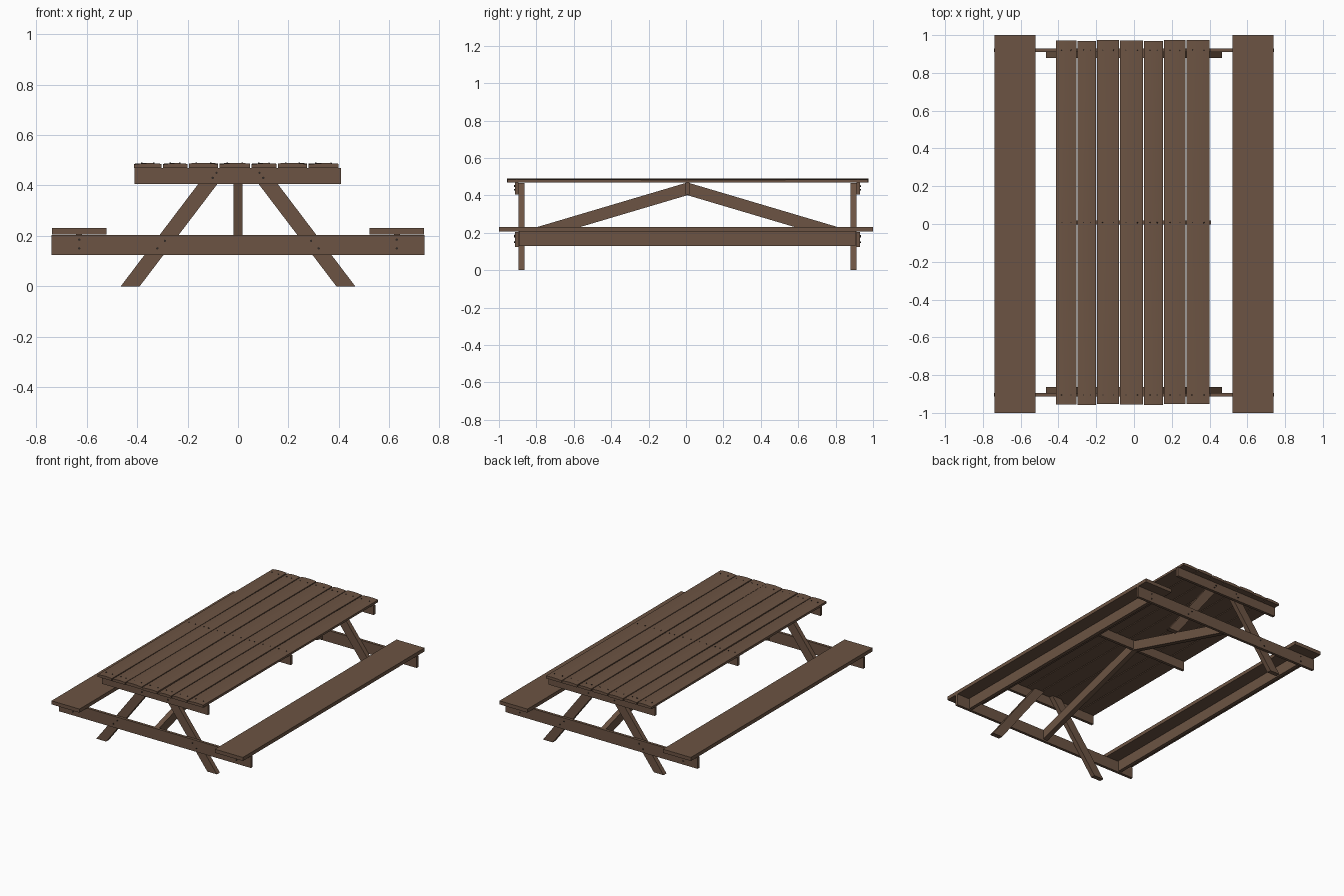
import bpy, bmesh, math, random
from mathutils import Vector

random.seed(4)
if "Cube" in bpy.data.objects:
    bpy.data.objects.remove(bpy.data.objects["Cube"], do_unlink=True)


def material(name, rgb):
    mat = bpy.data.materials.new(name)
    mat.use_nodes = True
    mat.diffuse_color = (*rgb, 1)
    mat.node_tree.nodes["Principled BSDF"].inputs["Base Color"].default_value = (*rgb, 1)
    return mat


WOOD = material("brown wood", (0.15, 0.088, 0.056))
METAL = material("dark bolt metal", (0.03, 0.022, 0.018))
MID_Y = 0.0075   # the frame sits slightly behind the bench centre


def finish(bm, name, mat):
    bmesh.ops.recalc_face_normals(bm, faces=bm.faces)
    mesh = bpy.data.meshes.new(name)
    bm.to_mesh(mesh)
    bm.free()
    mesh.materials.append(mat)
    obj = bpy.data.objects.new(name, mesh)
    bpy.context.collection.objects.link(obj)
    return obj


def prism(name, outline, axis, lo, hi):
    """Extrude a flat outline along x or y, from lo to hi."""
    def place(u, z, t):
        return (t, u, z) if axis == "x" else (u, t, z)
    bm = bmesh.new()
    face = bm.faces.new([bm.verts.new(place(u, z, lo)) for u, z in outline])
    new = bmesh.ops.extrude_face_region(bm, geom=[face])["geom"]
    shift = Vector(place(0, 0, hi - lo))
    bmesh.ops.translate(bm, vec=shift, verts=[v for v in new if isinstance(v, bmesh.types.BMVert)])
    return finish(bm, name, WOOD)


def board(name, x0, x1, y0, y1, z0, z1):
    return prism(name, [(x0, z0), (x1, z0), (x1, z1), (x0, z1)], "y", y0, y1)


def plank(name, x0, x1, y0, y1, z0, z1):
    """Tabletop plank with a slightly crowned, gently warped top."""
    bm = bmesh.new()
    across, along = 6, 16
    phase, rings = random.uniform(0, 6), []
    for j in range(along + 1):
        t = j / along
        twist = 0.0015 * math.sin(phase + 5 * t)
        top = []
        for i in range(across + 1):
            s = 2 * i / across - 1
            z = z1 - 0.004 * s * s + twist * s
            top.append((x0 + (x1 - x0) * (s + 1) / 2, z))
        ring = top + [(x1, z0), (x0, z0)]
        rings.append([bm.verts.new((x, y0 + (y1 - y0) * t, z)) for x, z in ring])
    for a, b in zip(rings, rings[1:]):
        for i in range(len(a)):
            k = (i + 1) % len(a)
            bm.faces.new((a[i], a[k], b[k], b[i]))
    bm.faces.new(rings[0])
    bm.faces.new(rings[-1])
    obj = finish(bm, name, WOOD)
    bpy.ops.object.select_all(action="DESELECT")
    obj.select_set(True)
    bpy.context.view_layer.objects.active = obj
    bpy.ops.object.shade_smooth_by_angle(angle=math.radians(30))


def bolts(name, points, radius, height, axis):
    """A set of small hexagonal heads in one object."""
    bm = bmesh.new()
    for p in points:
        made = bmesh.ops.create_cone(bm, cap_ends=True, segments=6, radius1=radius,
                                     radius2=radius * 0.8, depth=height)["verts"]
        if axis == "y":
            for v in made:
                v.co = (v.co.x, v.co.z, v.co.y)
        bmesh.ops.translate(bm, vec=p, verts=made)
    finish(bm, name, METAL)


# Tabletop planks and their fixings
edges = [-0.412, -0.298, -0.195, -0.073, 0.053, 0.159, 0.279, 0.405]
screws = []
for i, (a, b) in enumerate(zip(edges, edges[1:])):
    slip = random.uniform(-0.003, 0.003)
    plank(f"table_plank_{i + 1}", a, b - 0.006, -0.955 + slip, 0.972 + slip,
          0.469, 0.489 + random.uniform(-0.001, 0.001))
    for y in (-0.905, MID_Y, 0.92):
        screws += [(a + 0.03, y, 0.488), (b - 0.036, y, 0.488)]
bolts("table_screws", screws, 0.004, 0.006, "z")

# Middle cleat under the tabletop
board("middle_cleat", -0.41, 0.408, MID_Y - 0.01, MID_Y + 0.01, 0.405, 0.469)

# Benches with a stiffening rail below each
for side, label in ((-1, "right"), (1, "left")):
    x = side * 0.63
    board(f"{label}_bench", x - 0.108, x + 0.108, -1, 1, 0.206, 0.231)
    board(f"{label}_bench_rail", x - 0.012, x + 0.012, MID_Y - 0.9, MID_Y + 0.9, 0.13, 0.206)

# End frames: cleat, crossbar, splayed legs and sloping brace
for end, label in ((-1, "front"), (1, "back")):
    def span(near, far):
        return sorted((MID_Y + end * near, MID_Y + end * far))

    board(f"{label}_cleat", -0.41, 0.408, *span(0.903, 0.922), 0.405, 0.469)
    board(f"{label}_crossbar", -0.74, 0.74, *span(0.903, 0.922), 0.125, 0.204)
    heads = []
    for side, hand in ((-1, "right"), (1, "left")):
        leg = [(0.39, 0), (0.465, 0), (0.112, 0.466), (0.036, 0.466)]
        prism(f"{label}_{hand}_leg", [(side * x, z) for x, z in leg], "y", *span(0.871, 0.903))
        y = MID_Y + end * 0.923
        heads += [(side * x, y, z) for x, z in ((0.32, 0.15), (0.29, 0.18), (0.1, 0.43), (0.085, 0.45),
                                                (0.63, 0.15), (0.63, 0.185))]
    bolts(f"{label}_bolts", heads, 0.005, 0.008, "y")
    brace = [(0, 0.469), (0.9, 0.202), (0.9, 0.134), (0, 0.401)]
    prism(f"{label}_brace", [(MID_Y + end * u, z) for u, z in brace], "x", -0.018, 0.018)
